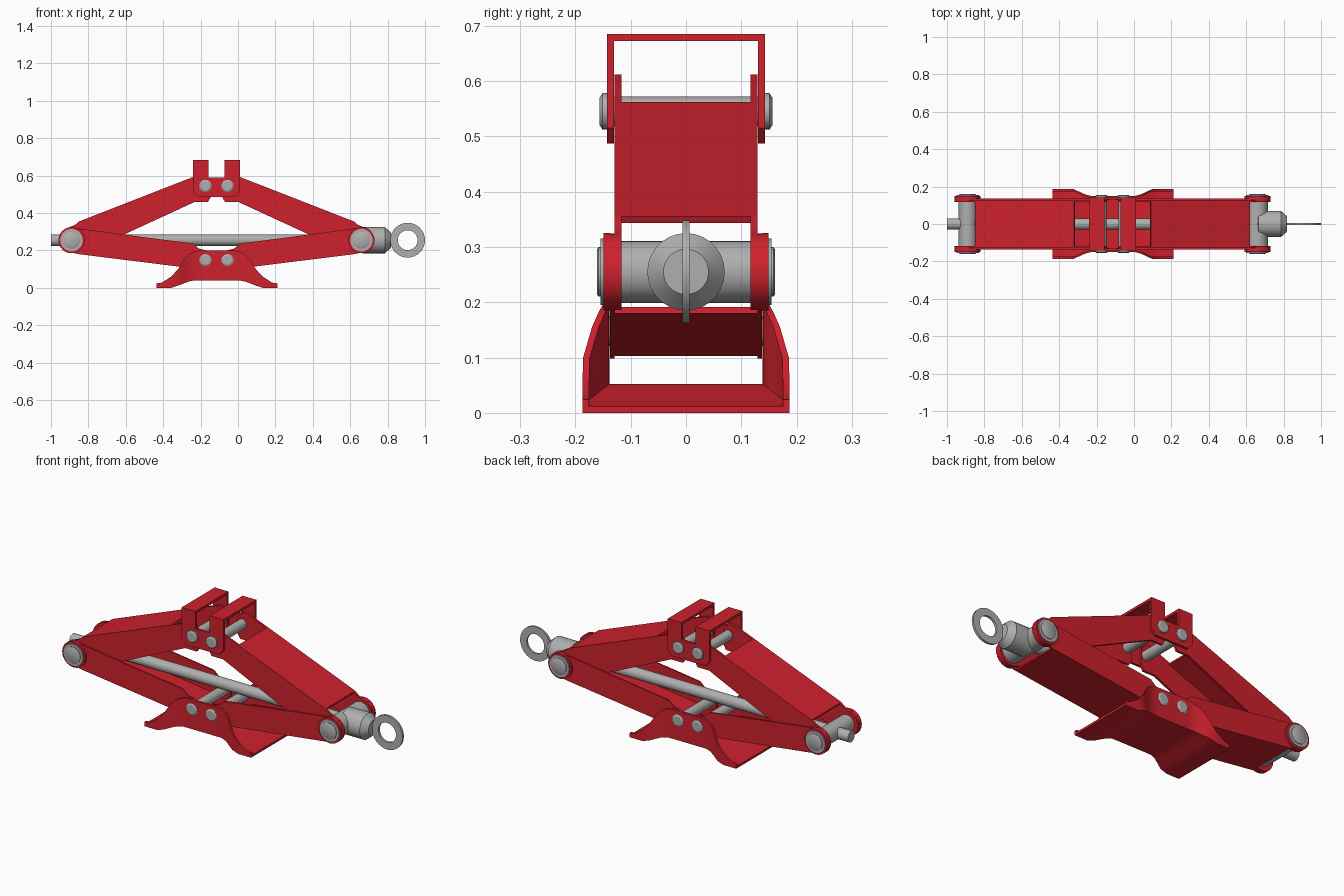
import bpy, bmesh, math
from mathutils import Vector

if "Cube" in bpy.data.objects:
    bpy.data.objects.remove(bpy.data.objects["Cube"])

CX = -0.115          # middle of the scissor mechanism
PZ = 0.255           # height of screw and side pivots
PIV = 0.66           # right pivot x


def material(name, col):
    m = bpy.data.materials.new(name)
    m.diffuse_color = (*col, 1)
    m.use_nodes = True
    m.node_tree.nodes["Principled BSDF"].inputs["Base Color"].default_value = m.diffuse_color
    return m


RED = material("red paint", (0.62, 0.015, 0.026))
GREY = material("grey steel", (0.43, 0.43, 0.43))


def finish(bm, name, mat):
    bmesh.ops.recalc_face_normals(bm, faces=bm.faces)
    me = bpy.data.meshes.new(name)
    bm.to_mesh(me)
    bm.free()
    me.materials.append(mat)
    ob = bpy.data.objects.new(name, me)
    bpy.context.collection.objects.link(ob)
    bpy.ops.object.select_all(action='DESELECT')
    ob.select_set(True)
    bpy.context.view_layer.objects.active = ob
    bpy.ops.object.shade_smooth_by_angle(angle=math.radians(32))
    return ob


def loft(bm, rings, closed=False):
    """Bridge rings of points; cap the ends unless closed."""
    vs = [[bm.verts.new(p) for p in r] for r in rings]
    n, m = len(vs), len(vs[0])
    for i in range(n if closed else n - 1):
        a, b = vs[i], vs[(i + 1) % n]
        for j in range(m):
            k = (j + 1) % m
            bm.faces.new((a[j], a[k], b[k], b[j]))
    if not closed:
        bm.faces.new(vs[0])
        bm.faces.new(vs[-1])


def prism(bm, prof, y0, y1, flip=False):
    """Extrude an xz profile along y, optionally mirrored to the left side."""
    p = [(2 * CX - x if flip else x, z) for x, z in prof]
    loft(bm, [[(x, y, z) for x, z in p] for y in (y0, y1)])


def lathe(name, prof, axis, centre, closed=False, n=28, mat=GREY):
    """Turn (radius, distance) points round the x or y axis."""
    bm = bmesh.new()
    c = Vector(centre)
    rings = []
    for r, t in prof:
        ring = []
        for i in range(n):
            a = 2 * math.pi * i / n
            u, v = r * math.cos(a), r * math.sin(a)
            ring.append(c + Vector((t, u, v) if axis == 'x' else (u, t, v)))
        rings.append(ring)
    loft(bm, rings, closed)
    return finish(bm, name, mat)


def arc(cx, cz, r, a0, a1, n=12):
    return [(cx + r * math.cos(math.radians(a0 + (a1 - a0) * i / n)),
             cz + r * math.sin(math.radians(a0 + (a1 - a0) * i / n))) for i in range(n + 1)]


upper = ([(-0.085, 0.487), (-0.085, 0.575), (-0.05, 0.612), (0.01, 0.593), (0.62, 0.355), (0.64, 0.338)]
         + arc(PIV, PZ, 0.07, 80, -115) + [(0.38, 0.285), (0.0, 0.46), (-0.07, 0.46)])
lower = ([(-0.095, 0.12), (-0.095, 0.175), (-0.06, 0.2), (-0.02, 0.21), (0.01, 0.237), (0.38, 0.285), (0.62, 0.317)]
         + arc(PIV, PZ, 0.07, 95, -100) + [(0.62, 0.18), (0.0, 0.103), (-0.06, 0.098)])

for side, flip in (("right", False), ("left", True)):
    # upper arm: two walls and a web on the top edge
    bm = bmesh.new()
    for s in (1, -1):
        prism(bm, upper, s * 0.117, s * 0.129, flip)
    prism(bm, [(0.09, 0.562), (0.62, 0.355), (0.615, 0.343), (0.086, 0.55)], -0.128, 0.128, flip)
    finish(bm, side + "_upper_arm", RED)

    # lower arm: two walls, outer pivot discs and a web on the bottom edge
    bm = bmesh.new()
    for s in (1, -1):
        prism(bm, lower, s * 0.1295, s * 0.1375, flip)
        prism(bm, arc(PIV, PZ, 0.07, 0, 345, 23), s * 0.137, s * 0.149, flip)
    prism(bm, [(0.0, 0.103), (0.62, 0.18), (0.618, 0.191), (0.0, 0.114)], -0.132, 0.132, flip)
    finish(bm, side + "_lower_arm", RED)

    # trunnion with stepped heads
    px = 2 * CX - PIV if flip else PIV
    r = 0.047 if flip else 0.056
    lathe(side + "_trunnion",
          [(0.04, -0.161), (0.045, -0.158), (0.045, -0.155), (0.06, -0.155), (0.06, -0.148), (r, -0.148),
           (r, 0.148), (0.06, 0.148), (0.06, 0.155), (0.045, 0.155), (0.045, 0.158), (0.04, 0.161)],
          'y', (px, 0, PZ))

    # top and bottom hinge pins
    hx = 2 * CX + 0.056 if flip else -0.056
    for level, z in (("top", 0.545), ("bottom", 0.148)):
        lathe(f"{side}_{level}_pin",
              [(0.025, -0.156), (0.033, -0.151), (0.033, -0.14), (0.027, -0.14),
               (0.027, 0.14), (0.033, 0.14), (0.033, 0.151), (0.025, 0.156)],
              'y', (hx, 0, z), n=16)

# top bracket: notched cheeks joined by two straps
bm = bmesh.new()
half = [(0.043, 0.59), (0.043, 0.685), (0.126, 0.685), (0.126, 0.515), (0.1, 0.487)]
cheek = [(CX + x, z) for x, z in half] + [(CX - x, z) for x, z in reversed(half)]
for s in (1, -1):
    prism(bm, cheek, s * 0.13, s * 0.143)
for flip in (False, True):
    prism(bm, [(CX + 0.043, 0.672), (CX + 0.126, 0.672), (CX + 0.126, 0.685), (CX + 0.043, 0.685)],
          -0.135, 0.135, flip)
finish(bm, "top_bracket", RED)

# base: flared trough lofted from U sections (distance, half width, floor, wall top)
half = [(0.3225, 0.187, 0, 0.024), (0.295, 0.187, 0, 0.028), (0.245, 0.187, 0, 0.06),
        (0.208, 0.186, 0.012, 0.1), (0.175, 0.17, 0.025, 0.155), (0.15, 0.159, 0.034, 0.18),
        (0.12, 0.151, 0.04, 0.195), (0.085, 0.15, 0.04, 0.2)]
T = 0.012
rings = []
for d, w, f, h in [(-d, w, f, h) for d, w, f, h in half] + half[::-1]:
    u = [(-w, h), (-w, f), (w, f), (w, h), (w - T, h), (w - T, f + T), (T - w, f + T), (T - w, h)]
    rings.append([(CX + 0.0025 + d, y, z) for y, z in u])
bm = bmesh.new()
loft(bm, rings)
finish(bm, "base", RED)

# screw, drive collar and eye ring
lathe("screw", [(0.03, -1.0), (0.03, 0.66)], 'x', (0, 0, PZ))
lathe("drive_collar", [(0.05, 0.66), (0.07, 0.665), (0.07, 0.785), (0.041, 0.818)], 'x', (0, 0, PZ))
lathe("eye_ring", [(0.053, -0.006), (0.093, -0.006), (0.093, 0.006), (0.053, 0.006)],
      'y', (0.907, 0, PZ), closed=True, n=32)
